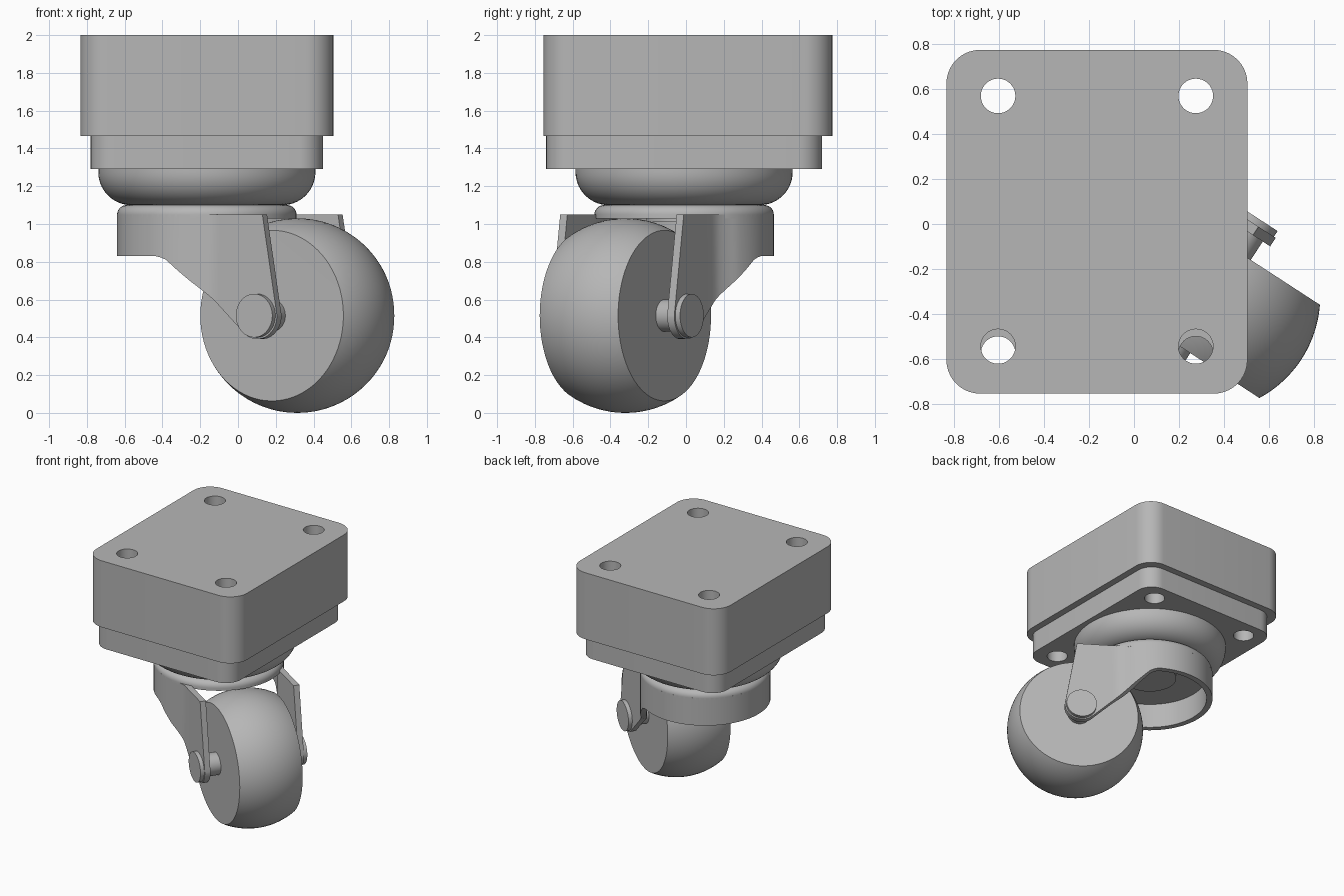
import bpy, bmesh
from math import sin, cos, pi, radians, sqrt
from mathutils import Matrix, Vector

cube = bpy.data.objects.get("Cube")
if cube:
    bpy.data.objects.remove(cube, do_unlink=True)

GREY = (0.47, 0.47, 0.47, 1)
metal = bpy.data.materials.new("grey")
metal.use_nodes = True
metal.diffuse_color = GREY
metal.node_tree.nodes["Principled BSDF"].inputs["Base Color"].default_value = GREY

# Swivel frame: local x points along the trail, local y along the axle
SWIVEL = Matrix.Translation((-0.165, -0.01, 0)) @ Matrix.Rotation(radians(-33), 4, "Z")
TRAIL, AXLE_Z = 0.571, 0.515
AXLE = SWIVEL @ Matrix.Translation((TRAIL, 0, AXLE_Z)) @ Matrix.Rotation(radians(-90), 4, "X")


def smooth(obj):
    bpy.ops.object.select_all(action="DESELECT")
    obj.select_set(True)
    bpy.context.view_layer.objects.active = obj
    bpy.ops.object.shade_smooth_by_angle(angle=radians(30))


def add_mesh(name, bm, matrix):
    bmesh.ops.remove_doubles(bm, verts=bm.verts, dist=1e-5)
    bmesh.ops.recalc_face_normals(bm, faces=bm.faces)
    bm.transform(matrix)
    mesh = bpy.data.meshes.new(name)
    bm.to_mesh(mesh)
    bm.free()
    obj = bpy.data.objects.new(name, mesh)
    bpy.context.collection.objects.link(obj)
    mesh.materials.append(metal)
    smooth(obj)


def lathe(name, profile, matrix):
    """Revolve (radius, height) points about the local z axis."""
    bm = bmesh.new()
    verts = [bm.verts.new((r, 0, h)) for r, h in profile]
    edges = [bm.edges.new(pair) for pair in zip(verts, verts[1:])]
    bmesh.ops.spin(bm, geom=verts + edges, axis=(0, 0, 1), cent=(0, 0, 0),
                   angle=2 * pi, steps=80, use_merge=True)
    add_mesh(name, bm, matrix)


def arc(cx, cy, r, start, end, steps):
    angles = [radians(start + (end - start) * i / steps) for i in range(steps + 1)]
    return [(cx + r * cos(a), cy + r * sin(a)) for a in angles]


def plate(name, x0, x1, y0, y1, z0, z1, radius, hole_ys):
    """Rounded slab with four through holes."""
    corners = [(x1, y1, -1, -1), (x0, y1, 1, -1), (x0, y0, 1, 1), (x1, y0, -1, 1)]
    outline = []
    for i, (x, y, sx, sy) in enumerate(corners):
        outline += arc(x + sx * radius, y + sy * radius, radius, 90 * i, 90 * i + 90, 10)
    loops = [outline]
    for x in (-0.605, 0.275):
        for y in hole_ys:
            loops.append(arc(x, y, 0.077, 0, 360, 40)[:-1])
    curve = bpy.data.curves.new(name, "CURVE")
    curve.dimensions = "2D"
    curve.fill_mode = "BOTH"
    curve.extrude = (z1 - z0) / 2
    for loop in loops:
        spline = curve.splines.new("POLY")
        spline.points.add(len(loop) - 1)
        for point, (x, y) in zip(spline.points, loop):
            point.co = (x, y, 0, 1)
        spline.use_cyclic_u = True
    curve.materials.append(metal)
    obj = bpy.data.objects.new(name, curve)
    bpy.context.collection.objects.link(obj)
    obj.location.z = (z0 + z1) / 2
    bpy.ops.object.select_all(action="DESELECT")
    obj.select_set(True)
    bpy.context.view_layer.objects.active = obj
    bpy.ops.object.convert(target="MESH")
    smooth(bpy.context.view_layer.objects.active)


# Mounting block and plate
plate("mounting_block", -0.835, 0.505, -0.755, 0.775, 1.465, 2.0, 0.15, (-0.545, 0.57))
plate("mounting_plate", -0.78, 0.45, -0.74, 0.72, 1.29, 1.465, 0.13, (-0.577, 0.57))

# Bearing bowl under the plate, with a short neck
lathe("bearing_bowl", [(0, 1.29), (0.575, 1.29)] + arc(0.4, 1.275, 0.175, 0, -90, 14)
      + [(0, 1.1)], SWIVEL)
lathe("swivel_neck", [(0, 1.11), (0.4, 1.11), (0.4, 1.09), (0, 1.09)], SWIVEL)

# Rounded fork top with a rivet boss beneath
lathe("fork_top", [(0, 1.1)] + arc(0.425, 1.05, 0.05, 90, 0, 10)
      + [(0.475, 1.03), (0, 1.03)], SWIVEL)
lathe("rivet_boss", [(0, 1.03), (0.2, 1.03), (0.2, 1.01), (0, 1.01)], SWIVEL)

# Fork: one bent sheet, wrapped round the back and running into both arms
TIP, ARM_V, SHEET = 0.125, 0.39, 0.045


def lower_edge(u):
    foot = TRAIL - TIP * 0.75
    if u > foot:
        return AXLE_Z - sqrt(max(0, TIP ** 2 - (u - TRAIL) ** 2))
    slope_end = AXLE_Z - TIP * sqrt(1 - 0.75 ** 2)
    if u < 0:
        return 0.83
    points = [(0, 0.83), (0.05, 0.81), (0.23, 0.655), (0.29, 0.605), (foot, slope_end)]
    for (u0, z0), (u1, z1) in zip(points, points[1:]):
        if u <= u1:
            return z0 + (z1 - z0) * (u - u0) / (u1 - u0)
    return slope_end


def upper_edge(u):
    if u < 0.604:
        return 1.05
    return 1.05 + (AXLE_Z - 1.05) * (u - 0.604) / (TRAIL + TIP - 0.604)


half = arc(0, 0, 0.475, 180, 68, 28)
half += [(0.2, 0.429), (0.235, 0.412), (0.27, 0.398), (0.3, 0.391), (0.33, ARM_V), (0.4, ARM_V)]
half += [(u, ARM_V) for u in (0.44, 0.477, 0.49, 0.51, 0.54, 0.571, 0.604)]
half += [(u, ARM_V) for u in (0.63, 0.65, 0.67, 0.682, 0.69, TRAIL + TIP - 0.0005)]
path = [Vector((u, -v)) for u, v in reversed(half[1:])] + [Vector(p) for p in half]

bm = bmesh.new()
columns = []
for i, p in enumerate(path):
    t = (path[min(i + 1, len(path) - 1)] - path[max(i - 1, 0)]).normalized()
    q = p + Vector((t.y, -t.x)) * SHEET
    low, high = lower_edge(p.x), upper_edge(p.x)
    columns.append([bm.verts.new((w.x, w.y, z)) for w, z in
                    ((p, low), (p, high), (q, high), (q, low))])
for a, b in zip(columns, columns[1:]):
    for k in range(4):
        n = (k + 1) % 4
        bm.faces.new((a[k], a[n], b[n], b[k]))
bm.faces.new(columns[0])
bm.faces.new(columns[-1])
add_mesh("fork", bm, SWIVEL)

# Wheel: ball with both sides sliced flat
lathe("wheel", [(0, -0.247)] + arc(0, 0, 0.515, -28.7, 28.7, 24) + [(0, 0.247)], AXLE)

# Axle with round end caps
side = [(0.085, 0.2), (0.085, 0.388), (0.115, 0.388), (0.115, 0.42), (0, 0.42)]
lathe("axle", [(r, -h) for r, h in reversed(side)] + side, AXLE)
